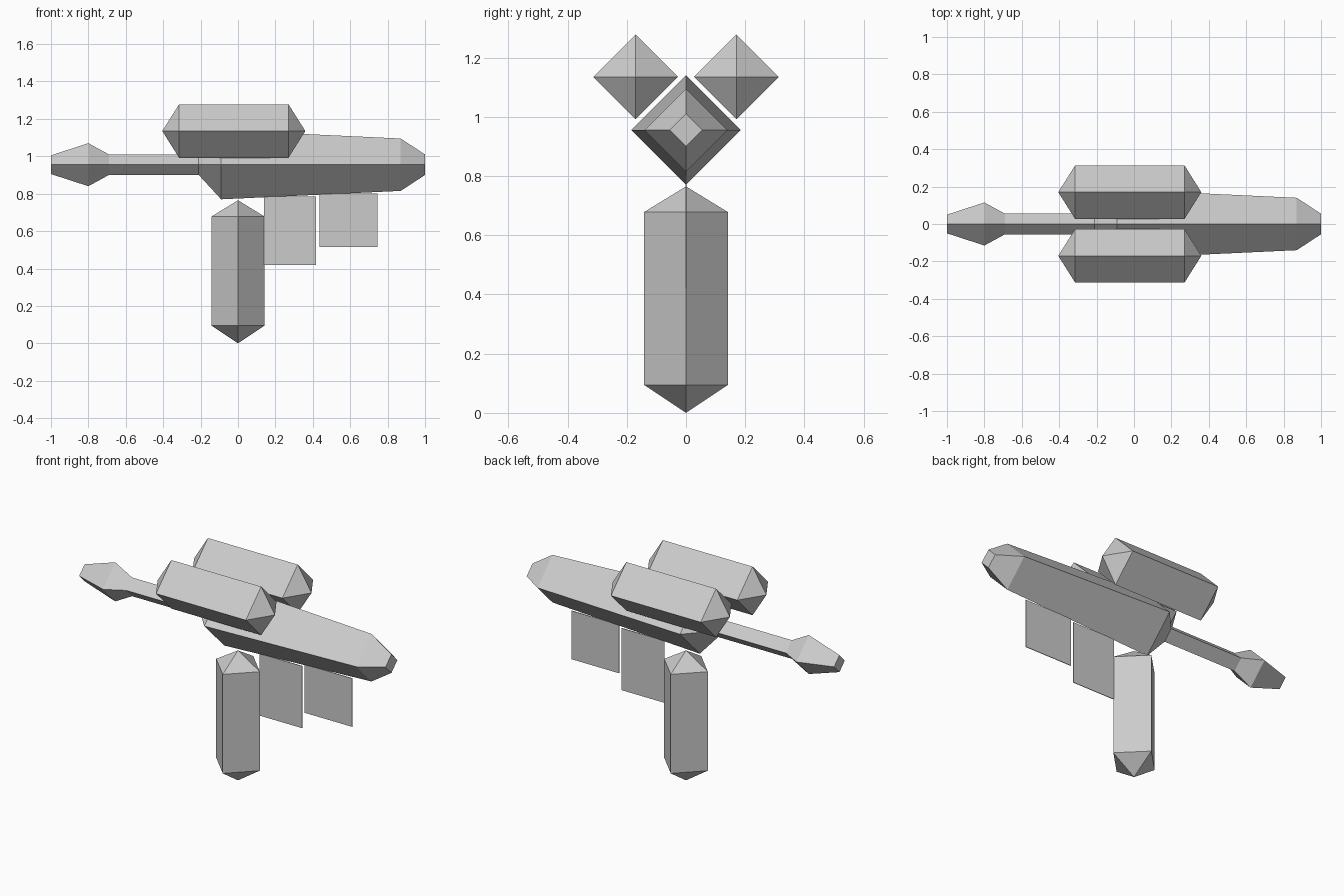
import bpy
import bmesh
from mathutils import Matrix

cube = bpy.data.objects.get("Cube")
if cube:
    bpy.data.objects.remove(cube)

grey = bpy.data.materials.new("plain_grey")
grey.use_nodes = True
colour = (0.6, 0.6, 0.6, 1)
grey.diffuse_color = colour
grey.node_tree.nodes["Principled BSDF"].inputs["Base Color"].default_value = colour


def finish(name, bm, loc):
    bmesh.ops.recalc_face_normals(bm, faces=bm.faces)
    mesh = bpy.data.meshes.new(name)
    bm.to_mesh(mesh)
    bm.free()
    mesh.materials.append(grey)
    obj = bpy.data.objects.new(name, mesh)
    obj.location = loc
    bpy.context.collection.objects.link(obj)
    return obj


def diamond_loft(name, stations, loc, axis="X"):
    """Four-sided loft through (position, radius); radius 0 closes to a point."""
    bm = bmesh.new()
    rings = []
    for p, r in stations:
        corners = [(r, 0), (0, r), (-r, 0), (0, -r)] if r else [(0, 0)]
        rings.append([bm.verts.new((p, a, b) if axis == "X" else (a, b, p))
                      for a, b in corners])
    for lower, upper in zip(rings, rings[1:]):
        for i in range(4):
            j = (i + 1) % 4
            quad = [lower[i % len(lower)], lower[j % len(lower)],
                    upper[j % len(upper)], upper[i % len(upper)]]
            bm.faces.new(list(dict.fromkeys(quad)))
    for ring in (rings[0], rings[-1]):
        if len(ring) == 4:
            bm.faces.new(ring)
    return finish(name, bm, loc)


def plate(name, x0, x1, z0, z1):
    bm = bmesh.new()
    bmesh.ops.create_cube(bm, size=1, matrix=Matrix.Diagonal((x1 - x0, 0.004, z1 - z0, 1)))
    return finish(name, bm, ((x0 + x1) / 2, 0, (z0 + z1) / 2))


# Main body with its tapered ends, and the narrow barrel with flared muzzle
axis_height = 0.955
diamond_loft("body", [(-0.21, 0.055), (-0.09, 0.185), (0.87, 0.14), (1.0, 0.055)],
             (0, 0, axis_height))
diamond_loft("barrel", [(-1.0, 0.05), (-0.8, 0.115), (-0.69, 0.055), (-0.2, 0.055)],
             (0, 0, axis_height))

# Twin pods above the body
for side, name in ((-1, "front_pod"), (1, "back_pod")):
    diamond_loft(name, [(-0.405, 0), (-0.315, 0.143), (0.27, 0.143), (0.36, 0)],
                 (0, side * 0.17, 1.135))

# Upright grip
diamond_loft("grip", [(0, 0), (0.095, 0.142), (0.678, 0.142), (0.765, 0)], (0, 0, 0), "Z")

# Thin plates below the body
plate("trigger_plate", 0.14, 0.418, 0.42, 0.785)
plate("magazine_plate", 0.435, 0.745, 0.515, 0.8)
